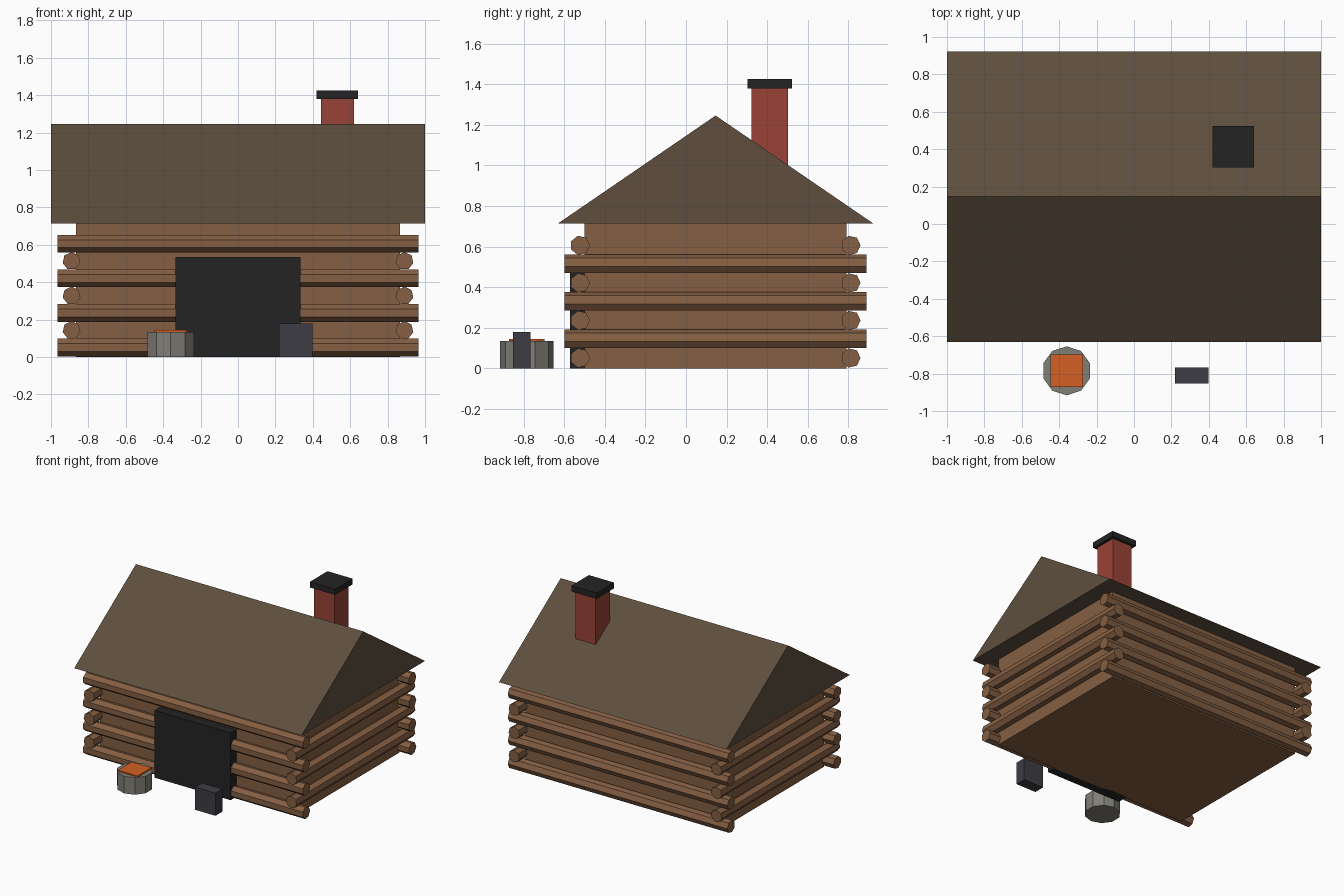
import bpy, bmesh, math
from mathutils import Matrix

if "Cube" in bpy.data.objects:
    bpy.data.objects.remove(bpy.data.objects["Cube"])


def material(name, hex_rgb):
    m = bpy.data.materials.new(name)
    lin = []
    for i in (0, 2, 4):
        c = int(hex_rgb[i:i + 2], 16) / 255
        lin.append(c / 12.92 if c <= 0.04045 else ((c + 0.055) / 1.055) ** 2.4)
    m.diffuse_color = (*lin, 1)
    m.use_nodes = True
    m.node_tree.nodes["Principled BSDF"].inputs["Base Color"].default_value = m.diffuse_color
    return m


WOOD = material("log brown", "855f43")
ROOF = material("roof brown", "5e4f3e")
BRICK = material("brick red", "994237")
BLACK = material("charcoal black", "242424")
STONE = material("stone grey", "807e76")
EMBER = material("ember orange", "d46023")
CHEST = material("dark slate", "3d3c43")


def finish(name, bm, mat):
    bmesh.ops.recalc_face_normals(bm, faces=bm.faces[:])
    me = bpy.data.meshes.new(name)
    bm.to_mesh(me)
    bm.free()
    me.materials.append(mat)
    ob = bpy.data.objects.new(name, me)
    bpy.context.collection.objects.link(ob)
    return ob


def box(name, x, y, z, mat):
    """Box from (min, max) pairs."""
    bm = bmesh.new()
    bmesh.ops.create_cube(bm, size=1)
    for v in bm.verts:
        v.co = [(a + b) / 2 + c * (b - a) for c, (a, b) in zip(v.co, (x, y, z))]
    return finish(name, bm, mat)


def prism(name, centre, radius, length, sides, mat, axis="Z"):
    """Low-poly cylinder whose first corner points to +y before turning."""
    turn = {"X": Matrix.Rotation(math.pi / 2, 4, "Y"),
            "Y": Matrix.Rotation(math.pi / 2, 4, "X"),
            "Z": Matrix.Identity(4)}[axis]
    ring = [2 * math.pi * i / sides for i in range(sides)]
    bm = bmesh.new()
    ends = [[bm.verts.new((radius * math.sin(a), radius * math.cos(a), s * length / 2))
             for a in ring] for s in (-1, 1)]
    for i in range(sides):
        j = (i + 1) % sides
        bm.faces.new((ends[0][i], ends[0][j], ends[1][j], ends[1][i]))
    for e in ends:
        bm.faces.new(e)
    bm.transform(Matrix.Translation(centre) @ turn)
    return finish(name, bm, mat)


# Cabin body
MID_Y = 0.145
box("cabin_walls", (-0.866, 0.866), (-0.5, 0.79), (0, 0.73), WOOD)

# Seven alternating courses of logs, crossing at the corners
LOG_R = 0.0485
for course in range(7):
    z = 0.051 + 0.0925 * course
    for side in (-1, 1):
        if course % 2 == 0:
            prism("long_log", (0, MID_Y + side * 0.667, z), LOG_R, 1.932, 7, WOOD, "X")
        else:
            prism("side_log", (side * 0.89, MID_Y, z), LOG_R, 1.49, 7, WOOD, "Y")

# Gabled roof: closed triangular prism
bm = bmesh.new()
profile = [(-0.63, 0.715), (0.922, 0.715), (0.146, 1.246)]
left, right = ([bm.verts.new((x, y, z)) for y, z in profile] for x in (-1, 1))
bm.faces.new(left)
bm.faces.new(right)
for i in range(3):
    j = (i + 1) % 3
    bm.faces.new((left[i], left[j], right[j], right[i]))
finish("roof", bm, ROOF)

# Chimney and cap
box("chimney", (0.443, 0.62), (0.324, 0.502), (0.75, 1.382), BRICK)
box("chimney_cap", (0.421, 0.642), (0.303, 0.523), (1.38, 1.426), BLACK)

# Doorway slab
box("doorway", (-0.335, 0.335), (-0.571, -0.48), (0, 0.535), BLACK)

# Fire pit with embers
prism("fire_pit", (-0.36, -0.785, 0.0675), 0.131, 0.135, 10, STONE)
box("embers", (-0.446, -0.272), (-0.872, -0.698), (0.09, 0.145), EMBER)

# Small chest
box("chest", (0.22, 0.398), (-0.852, -0.766), (0, 0.18), CHEST)
